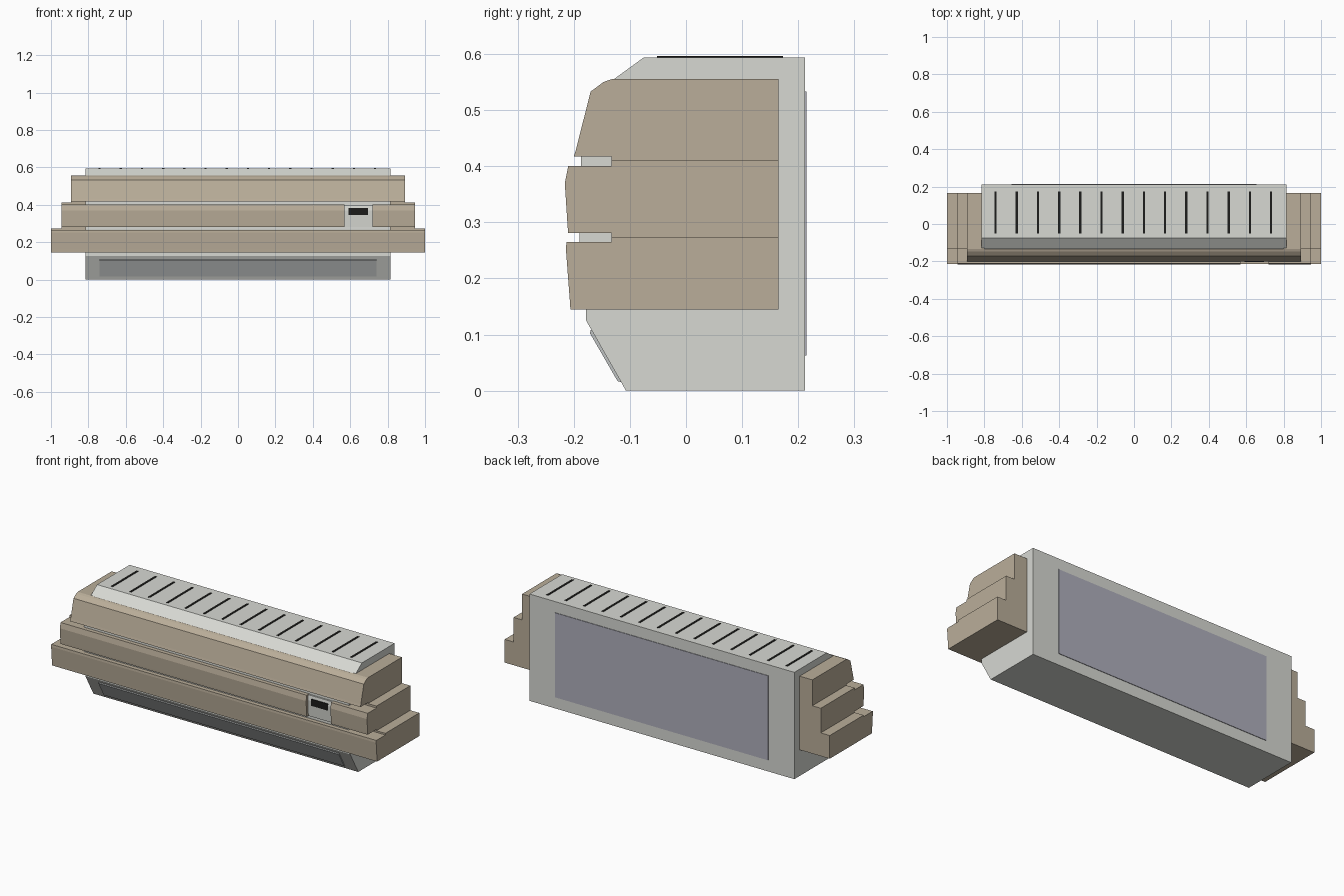
import bpy
import bmesh

cube = bpy.data.objects.get("Cube")
if cube:
    bpy.data.objects.remove(cube, do_unlink=True)


def material(name, rgb):
    m = bpy.data.materials.new(name)
    m.use_nodes = True
    colour = (*rgb, 1)
    m.diffuse_color = colour
    bsdf = next(n for n in m.node_tree.nodes if n.type == 'BSDF_PRINCIPLED')
    bsdf.inputs["Base Color"].default_value = colour
    return m


shell_grey = material("shell grey", (0.68, 0.69, 0.65))
tan = material("tan", (0.49, 0.42, 0.32))
panel_grey = material("panel blue grey", (0.43, 0.43, 0.50))
vane_grey = material("vane grey", (0.52, 0.54, 0.54))
black = material("black", (0.012, 0.012, 0.011))


def extrude(name, profile, x0, x1, mat):
    """Sweep a (y, z) profile along x from x0 to x1."""
    bm = bmesh.new()
    face = bm.faces.new([bm.verts.new((x0, y, z)) for y, z in profile])
    swept = bmesh.ops.extrude_face_region(bm, geom=[face])
    for v in swept["geom"]:
        if isinstance(v, bmesh.types.BMVert):
            v.co.x = x1
    bmesh.ops.recalc_face_normals(bm, faces=bm.faces)
    mesh = bpy.data.meshes.new(name)
    bm.to_mesh(mesh)
    bm.free()
    mesh.materials.append(mat)
    obj = bpy.data.objects.new(name, mesh)
    bpy.context.collection.objects.link(obj)
    return obj


def box(name, x0, x1, y0, y1, z0, z1, mat):
    return extrude(name, [(y0, z0), (y1, z0), (y1, z1), (y0, z1)], x0, x1, mat)


# Main grey housing
extrude("housing", [(-0.107, 0), (0.212, 0), (0.212, 0.594), (-0.075, 0.594),
                    (-0.13, 0.554), (-0.187, 0.42), (-0.19, 0.27),
                    (-0.178, 0.145), (-0.178, 0.125)], -0.815, 0.815, shell_grey)

# Stepped end blocks, one pair per tier: half width, bottom, top
tiers = [("lower", 1.0, 0.145, 0.274), ("middle", 0.945, 0.274, 0.411),
         ("upper", 0.893, 0.411, 0.555)]
for tier, half, z0, z1 in tiers:
    for side, s in (("left", 1), ("right", -1)):
        box(f"{tier}_{side}_end_block", s * 0.8, s * half, -0.133, 0.165, z0, z1, tan)

# Front fascia strips
back = -0.133
lower = [(back, 0.145), (-0.206, 0.145), (-0.207, 0.16), (-0.214, 0.252),
         (-0.213, 0.265), (back, 0.265)]
middle = [(back, 0.281), (-0.21, 0.281), (-0.211, 0.293), (-0.216, 0.37),
          (-0.21, 0.4), (back, 0.4)]
upper = [(back, 0.417), (-0.2, 0.417), (-0.196, 0.43), (-0.17, 0.533),
         (-0.147, 0.55), (back, 0.555)]
extrude("lower_fascia", lower, -1.0, 1.0, tan)
extrude("middle_fascia_long", middle, -0.945, 0.57, tan)
extrude("middle_fascia_short", middle, 0.72, 0.945, tan)
extrude("upper_fascia", upper, -0.893, 0.893, tan)

# Display in the gap of the middle strip
extrude("display_panel", [(-0.18, 0.281), (-0.196, 0.281), (-0.201, 0.37),
                          (-0.196, 0.398), (-0.18, 0.398)], 0.57, 0.72, shell_grey)
box("display_window", 0.59, 0.695, -0.203, -0.195, 0.345, 0.382, black)

# Air outlet vane on the sloping underside
extrude("outlet_vane", [(-0.162, 0.108), (-0.17, 0.108), (-0.171, 0.102),
                        (-0.122, 0.017), (-0.114, 0.015)], -0.74, 0.74, vane_grey)

# Rear panel
box("rear_panel", -0.655, 0.655, 0.21, 0.215, 0.063, 0.533, panel_grey)

# Intake slots along the top
count = 14
for i in range(count):
    x = -0.74 + i * 0.1133
    box(f"top_slot_{i + 1}", x - 0.006, x + 0.006, -0.052, 0.173, 0.59, 0.596, black)
